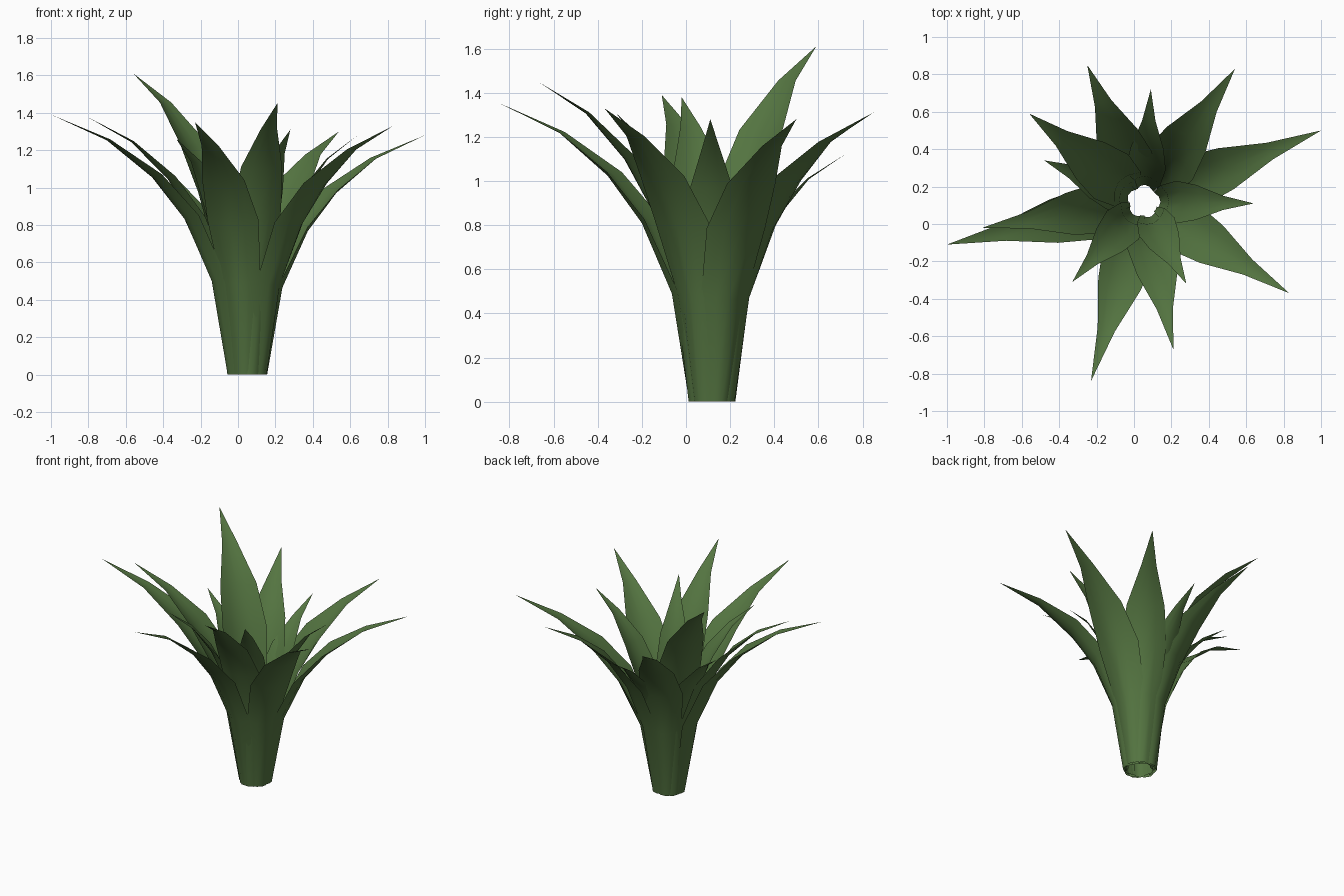
import bpy
import math
from mathutils import Vector

if "Cube" in bpy.data.objects:
    bpy.data.objects.remove(bpy.data.objects["Cube"])

# One flat leaf colour
green = bpy.data.materials.new("leaf_green")
green.diffuse_color = (0.088, 0.175, 0.052, 1)
green.use_nodes = True
green.node_tree.nodes["Principled BSDF"].inputs["Base Color"].default_value = green.diffuse_color

CENTRE = Vector((0.052, 0.12, 0))        # middle of the gathered base

# Shared leaf shape, root to tip: outward share, height share, width, cup depth
OUT = [0, 0.09, 0.24, 0.42, 0.68, 1]
UP = [0, 0.36, 0.595, 0.755, 0.90, 1]
WIDTH = [0.13, 0.22, 0.285, 0.235, 0.095, 0]
CUP = [0.045, 0.06, 0.05, 0.03, 0.008, 0]
ACROSS = [-1, -0.5, 0, 0.5, 1]


def make_leaf(name, tip, root_radius, scale):
    """Cupped blade that rises from the base ring and arches out to its tip."""
    tip = Vector(tip)
    flat = Vector((tip.x, tip.y, 0)) - CENTRE
    reach = flat.length
    out = flat.normalized()
    side = Vector((-out.y, out.x, 0))
    spine = [(root_radius + (reach - root_radius) * o, tip.z * u) for o, u in zip(OUT, UP)]
    verts, faces = [], []
    n = len(ACROSS)
    for i in range(len(spine) - 1):
        r, z = spine[i]
        r0, z0 = spine[max(i - 1, 0)]
        r1, z1 = spine[i + 1]
        length = math.hypot(r1 - r0, z1 - z0)
        # inward normal of the spine; kept level at the root so it sits on the ground
        inward = -out if i == 0 else (Vector((0, 0, r1 - r0)) - out * (z1 - z0)) / length
        p = CENTRE + out * r + Vector((0, 0, z))
        for s in ACROSS:
            verts.append(p + side * (s * WIDTH[i] * scale / 2) + inward * (CUP[i] * scale * s * s))
    verts.append(tip)
    for i in range(len(spine) - 2):
        for j in range(n - 1):
            a = i * n + j
            faces.append((a, a + 1, a + 1 + n, a + n))
    last = (len(spine) - 2) * n
    for j in range(n - 1):
        faces.append((last + j, last + j + 1, len(verts) - 1))
    mesh = bpy.data.meshes.new(name)
    mesh.from_pydata(verts, [], faces)
    mesh.materials.append(green)
    mesh.shade_smooth()
    obj = bpy.data.objects.new(name, mesh)
    bpy.context.collection.objects.link(obj)


# Long outer leaves: tip and width scale
outer = [
    ((-0.25, 0.85, 1.31), 1.0), ((0.54, 0.83, 1.30), 1.05),
    ((1.00, 0.50, 1.28), 1.0), ((0.83, -0.37, 1.33), 1.0),
    ((0.21, -0.67, 1.45), 0.95), ((-0.23, -0.84, 1.35), 1.0),
    ((-1.00, -0.11, 1.39), 1.0), ((-0.81, -0.02, 1.38), 0.95),
    ((-0.56, 0.59, 1.61), 1.05),
]
for k, (tip, scale) in enumerate(outer):
    make_leaf(f"outer_leaf_{k + 1}", tip, 0.11, scale)

# Short inner leaves
inner = [
    ((0.09, 0.72, 1.12), 0.75), ((0.64, 0.11, 1.28), 0.8),
    ((0.28, -0.32, 1.31), 0.75), ((-0.33, -0.31, 1.26), 0.8),
    ((-0.48, 0.34, 1.15), 0.8),
]
for k, (tip, scale) in enumerate(inner):
    make_leaf(f"inner_leaf_{k + 1}", tip, 0.09, scale)
